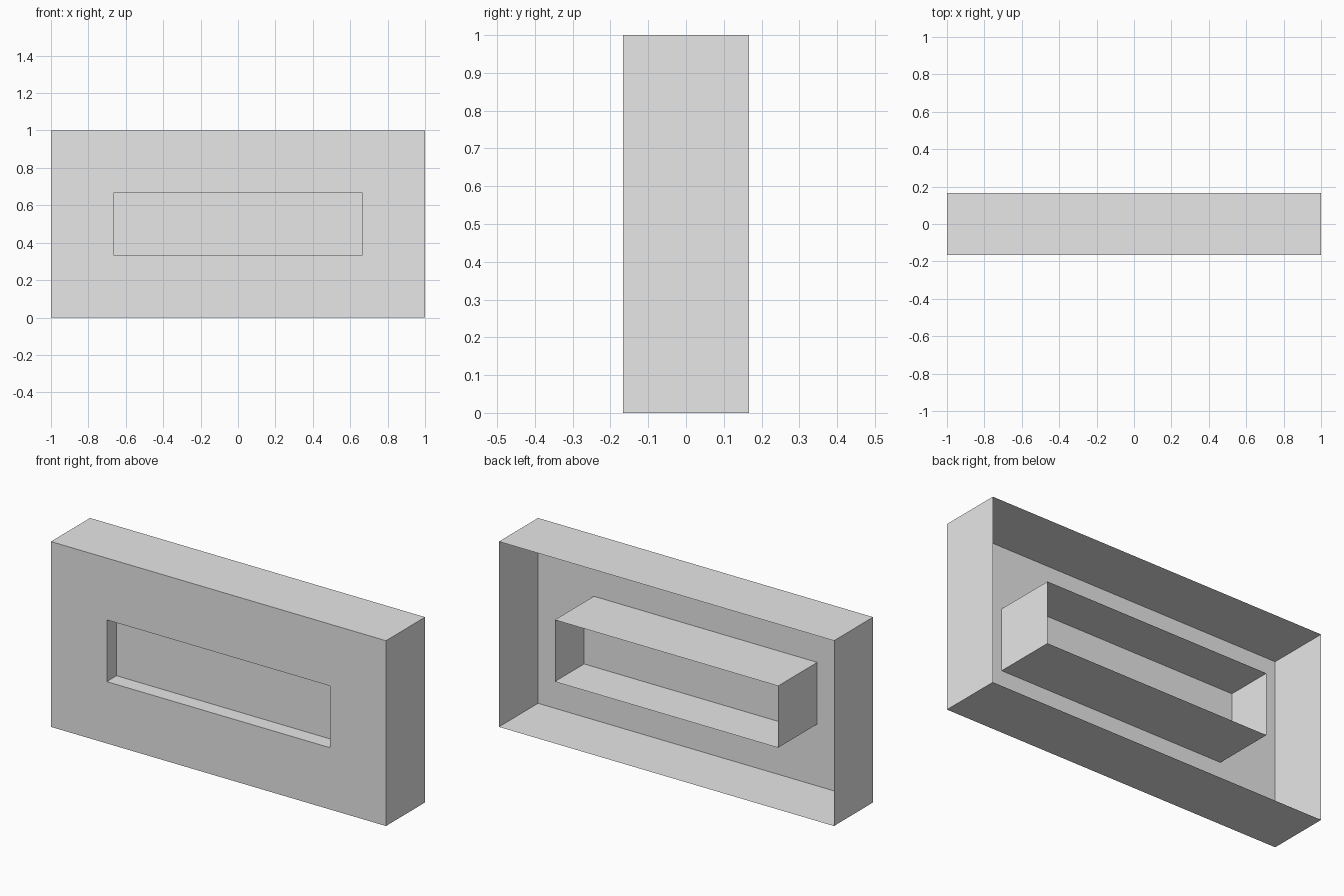
import bpy
import bmesh

cube = bpy.data.objects.get("Cube")
if cube:
    bpy.data.objects.remove(cube, do_unlink=True)

WIDTH, HEIGHT, DEPTH = 2.0, 1.0, 1 / 3
MARGIN = 1 / 3            # border between the outer edge and the opening
RECESS = DEPTH / 4        # how far the panel sits behind the front
FRONT, BACK = -DEPTH / 2, DEPTH / 2

grey = bpy.data.materials.new("light_grey")
grey.use_nodes = True
colour = (0.8, 0.8, 0.8, 1)
grey.diffuse_color = colour
grey.node_tree.nodes["Principled BSDF"].inputs["Base Color"].default_value = colour


def ring(bm, margin, y):
    """Rectangle of vertices inset from the outer edge, anticlockwise from the front."""
    x, low, high = WIDTH / 2 - margin, margin, HEIGHT - margin
    return [bm.verts.new((px, y, pz))
            for px, pz in ((-x, low), (x, low), (x, high), (-x, high))]


def bridge(bm, a, b):
    """Join two rectangles with a band of four faces."""
    for i in range(4):
        j = (i + 1) % 4
        bm.faces.new((a[i], a[j], b[j], b[i]))


def finish(name, bm):
    mesh = bpy.data.meshes.new(name)
    bm.to_mesh(mesh)
    bm.free()
    mesh.materials.append(grey)
    bpy.context.collection.objects.link(bpy.data.objects.new(name, mesh))


# Open-backed shell: outer walls, front border and the sleeve of the opening
bm = bmesh.new()
outer_back = ring(bm, 0, BACK)
outer_front = ring(bm, 0, FRONT)
inner_front = ring(bm, MARGIN, FRONT)
inner_back = ring(bm, MARGIN, BACK)
bridge(bm, outer_back, outer_front)
bridge(bm, outer_front, inner_front)
bridge(bm, inner_front, inner_back)
finish("frame_shell", bm)

# Panel set back inside the opening
bm = bmesh.new()
bm.faces.new(ring(bm, MARGIN, FRONT + RECESS))
finish("recessed_panel", bm)
